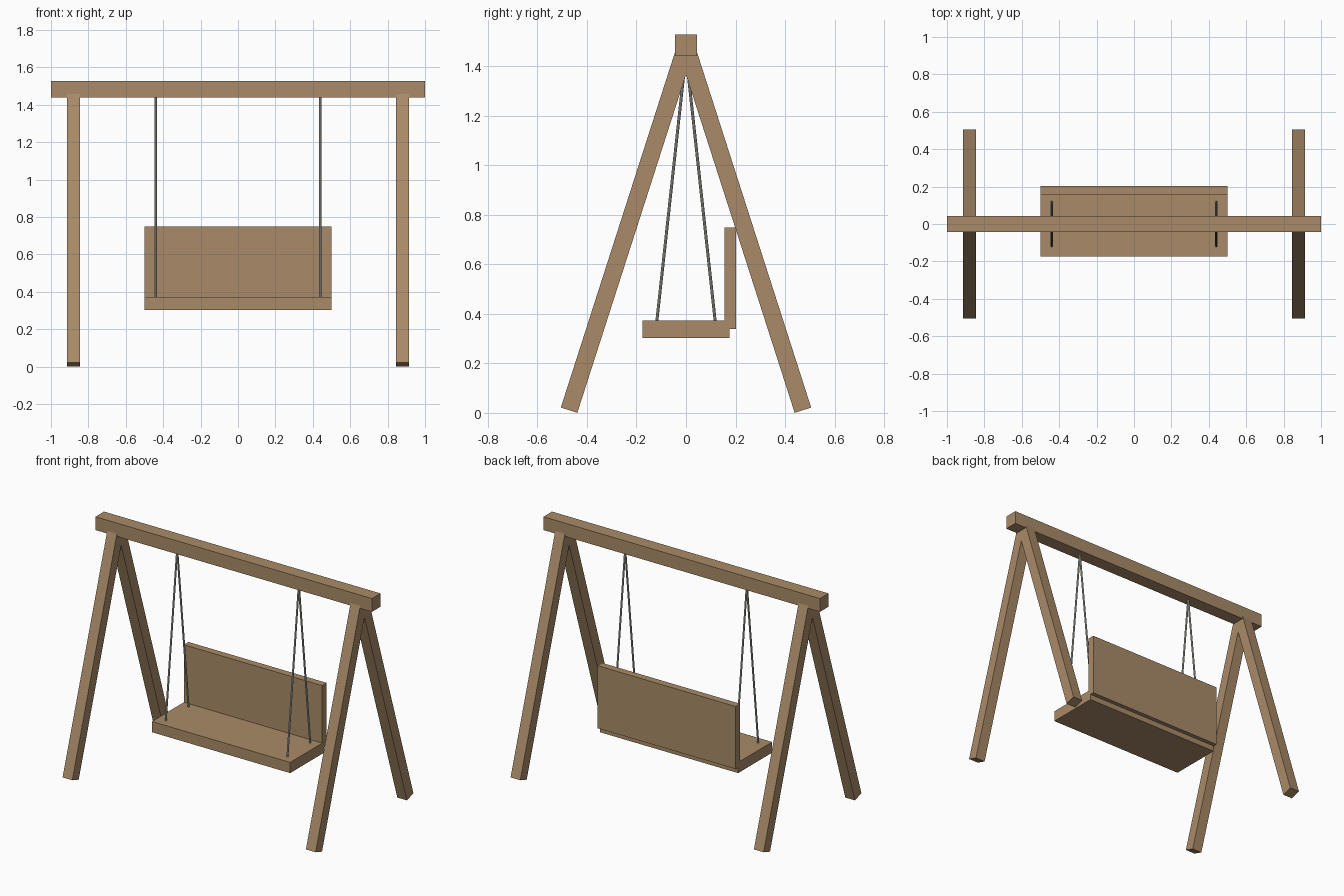
import bpy
from mathutils import Vector

cube = bpy.data.objects.get("Cube")
if cube:
    bpy.data.objects.remove(cube, do_unlink=True)


def make_material(name, rgb):
    mat = bpy.data.materials.new(name)
    mat.use_nodes = True
    color = (*rgb, 1)
    mat.diffuse_color = color
    mat.node_tree.nodes["Principled BSDF"].inputs["Base Color"].default_value = color
    return mat


wood = make_material("brown wood", (0.40, 0.26, 0.14))
metal = make_material("pale grey metal", (0.50, 0.49, 0.44))


def finish(name, mat):
    obj = bpy.context.object
    obj.name = name
    obj.data.materials.append(mat)
    return obj


def box(name, low, high):
    low, high = Vector(low), Vector(high)
    bpy.ops.mesh.primitive_cube_add(size=1, location=(low + high) / 2)
    obj = finish(name, wood)
    obj.scale = high - low
    return obj


def align(obj, start, end):
    # Stand the local z axis along the line, keeping local x level
    start, end = Vector(start), Vector(end)
    obj.location = (start + end) / 2
    obj.rotation_mode = 'QUATERNION'
    obj.rotation_quaternion = Vector((0, 0, 1)).rotation_difference(end - start)
    return (end - start).length


def leg(name, start, end, width):
    bpy.ops.mesh.primitive_cube_add(size=1)
    obj = finish(name, wood)
    obj.scale = (width, width, align(obj, start, end))


def rod(name, start, end, radius):
    bpy.ops.mesh.primitive_cylinder_add(vertices=8, radius=radius, depth=1)
    obj = finish(name, metal)
    obj.scale.z = align(obj, start, end)
    bpy.ops.object.shade_smooth_by_angle()


# Top beam
box("top_beam", (-1, -0.044, 1.44), (1, 0.044, 1.527))

# Bench seat and backrest
box("seat", (-0.5, -0.175, 0.302), (0.5, 0.175, 0.372))
box("backrest", (-0.5, 0.155, 0.339), (0.5, 0.202, 0.748))

# Splayed legs and hanging rods on each side
for side, x in (("left", 1), ("right", -1)):
    for end, y in (("front", -1), ("back", 1)):
        leg(f"{end}_{side}_leg", (0.88 * x, 0.472 * y, 0.011),
            (0.88 * x, 0, 1.48), 0.07)
        rod(f"{end}_{side}_hanging_rod", (0.44 * x, 0.12 * y, 0.35),
            (0.44 * x, 0, 1.45), 0.006)
